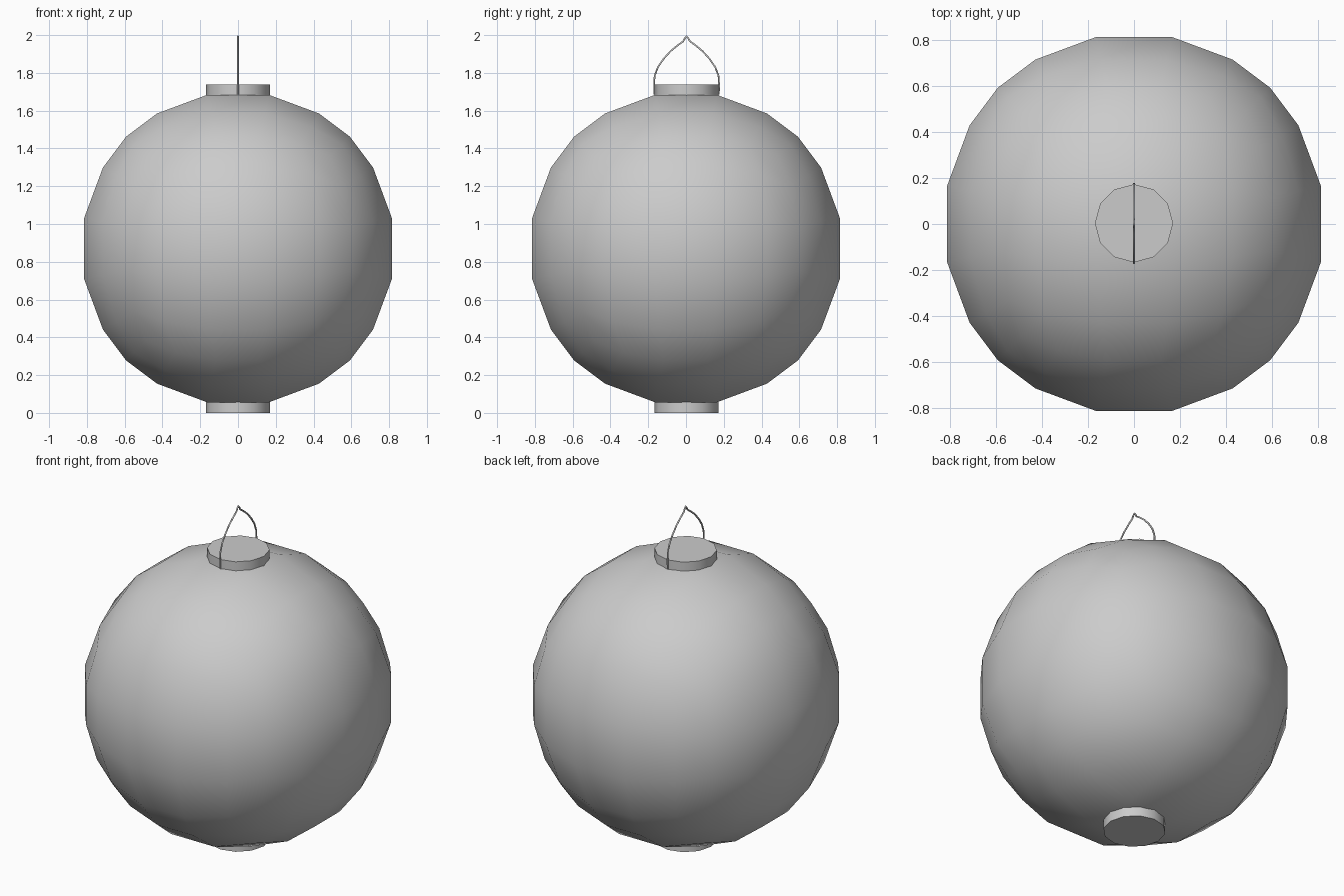
import bpy, bmesh
from mathutils import Vector

if "Cube" in bpy.data.objects:
    bpy.data.objects.remove(bpy.data.objects["Cube"])

CENTRE = Vector((0, 0, 0.87))
RADIUS = 0.846


def smooth(obj, angle=0.6):
    bpy.ops.object.select_all(action='DESELECT')
    obj.select_set(True)
    bpy.context.view_layer.objects.active = obj
    bpy.ops.object.shade_smooth_by_angle(angle=angle)


# Paper globe: cube cut into a 5 x 5 grid per side, then rounded to a sphere
bm = bmesh.new()
bmesh.ops.create_cube(bm, size=2)
bmesh.ops.subdivide_edges(bm, edges=bm.edges[:], cuts=4, use_grid_fill=True)
for v in bm.verts:
    v.co = CENTRE + v.co.normalized() * RADIUS
mesh = bpy.data.meshes.new("paper_globe")
bm.to_mesh(mesh)
bm.free()
globe = bpy.data.objects.new("paper_globe", mesh)
bpy.context.collection.objects.link(globe)
smooth(globe)

# Twelve-sided end caps
for name, low, high in (("bottom_cap", 0.0, 0.062), ("top_cap", 1.678, 1.738)):
    bpy.ops.mesh.primitive_cylinder_add(vertices=12, radius=0.17, depth=high - low,
                                        location=(0, 0.003, (low + high) / 2))
    cap = bpy.context.object
    cap.name = name
    smooth(cap)

# Wire handle: half profile mirrored across y, rising to a small pointed tip
half = [(0.171, 1.685), (0.172, 1.74), (0.169, 1.785), (0.152, 1.83), (0.122, 1.874),
        (0.085, 1.915), (0.045, 1.948), (0.018, 1.967), (0.008, 1.985)]
path = [(-y, z) for y, z in half] + [(0, 1.994)] + half[::-1]
curve = bpy.data.curves.new("wire_handle", 'CURVE')
curve.dimensions = '3D'
curve.bevel_depth = 0.005
curve.bevel_resolution = 1
curve.use_fill_caps = True
spline = curve.splines.new('POLY')
spline.points.add(len(path) - 1)
for point, (y, z) in zip(spline.points, path):
    point.co = (0, y + 0.003, z, 1)
handle = bpy.data.objects.new("wire_handle", curve)
bpy.context.collection.objects.link(handle)
